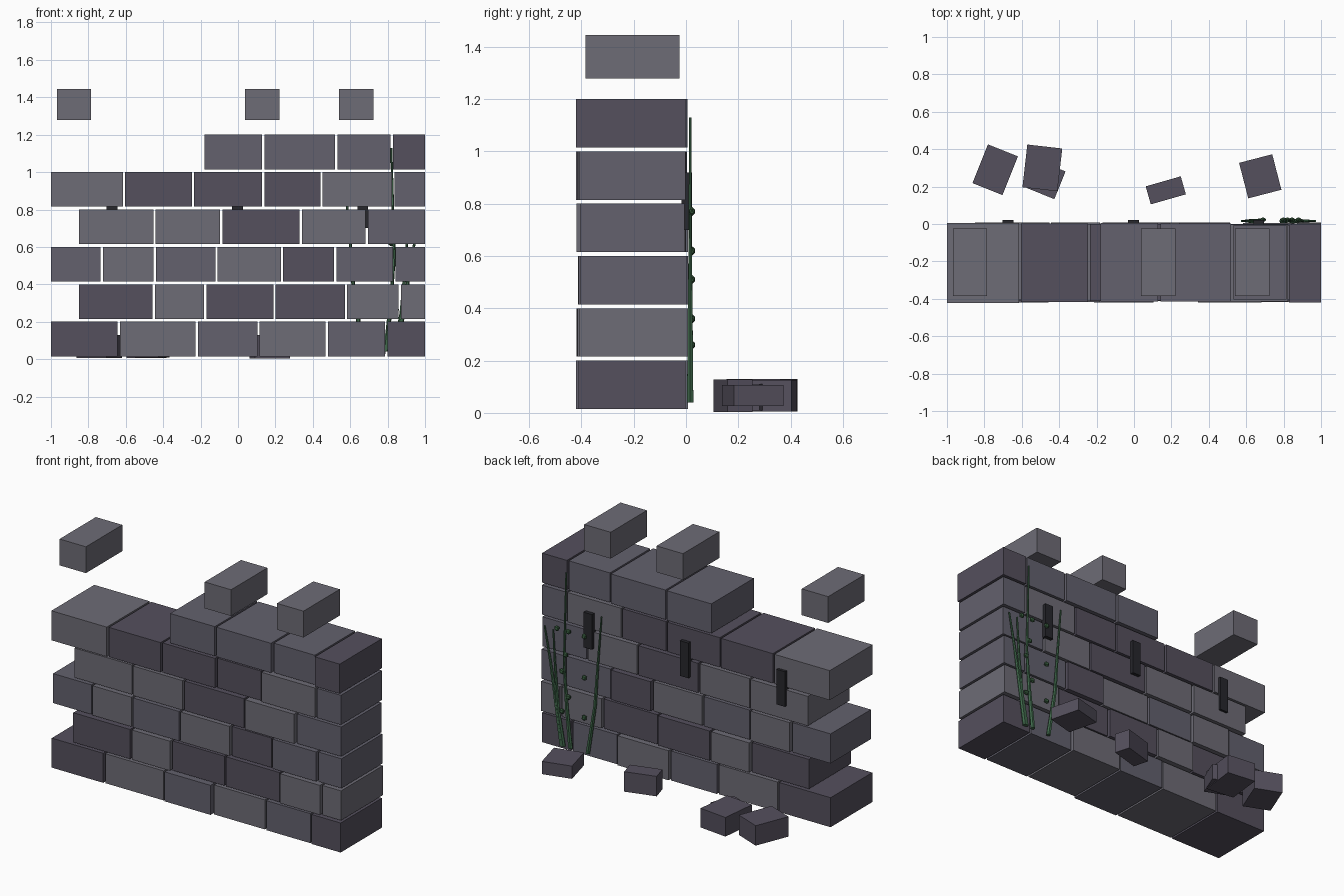
import bpy, bmesh, math, random
from mathutils import Matrix, Vector

if "Cube" in bpy.data.objects:
    bpy.data.objects.remove(bpy.data.objects["Cube"])

random.seed(4)


def material(name, rgb):
    m = bpy.data.materials.new(name)
    m.diffuse_color = (*rgb, 1)
    m.use_nodes = True
    m.node_tree.nodes["Principled BSDF"].inputs["Base Color"].default_value = m.diffuse_color
    return m


STONE = {"L": material("light_stone", (0.155, 0.15, 0.18)),
         "M": material("mid_stone", (0.125, 0.12, 0.155)),
         "D": material("dark_stone", (0.09, 0.08, 0.11))}
SLIT = material("slit_dark", (0.02, 0.02, 0.025))
VINE = material("vine_green", (0.05, 0.14, 0.07))
LEAF = material("leaf_green", (0.04, 0.11, 0.05))


def finish(bm, name, mat):
    me = bpy.data.meshes.new(name)
    bm.to_mesh(me)
    bm.free()
    me.materials.append(mat)
    ob = bpy.data.objects.new(name, me)
    bpy.context.collection.objects.link(ob)
    return ob


def box(name, centre, size, mat, turn=0):
    bm = bmesh.new()
    bmesh.ops.create_cube(bm, size=1, matrix=Matrix.Diagonal((*size, 1)))
    ob = finish(bm, name, mat)
    ob.location = centre
    ob.rotation_euler.z = math.radians(turn)
    return ob


# Wall courses: joint positions along x and the shade of each block
courses = [
    ([-1, -0.637, -0.22, 0.11, 0.475, 0.793, 1], "DLMLMD"),
    ([-0.85, -0.45, -0.175, 0.195, 0.578, 0.865, 1], "DLDDLL"),
    ([-1, -0.728, -0.445, -0.115, 0.235, 0.52, 0.835, 1], "MLMLDMM"),
    ([-0.85, -0.447, -0.09, 0.335, 0.688, 1], "LLDLM"),
    ([-1, -0.61, -0.24, 0.135, 0.447, 0.83, 1], "LDDDLM"),
    ([-0.18, 0.135, 0.525, 0.822, 1], "MMMD"),
]
GAP = 0.006
for row, (joints, shades) in enumerate(courses):
    for i, shade in enumerate(shades):
        a = joints[i] + (GAP if i else 0)
        b = joints[i + 1] - (GAP if i < len(shades) - 1 else 0)
        front = -0.41 + random.uniform(-0.012, 0.008)
        back = random.uniform(-0.006, 0.01)
        box(f"wall_block_{row}_{i}", ((a + b) / 2, (front + back) / 2, 0.1075 + 0.2 * row),
            (b - a, back - front, 0.185), STONE[shade])

# Merlons floating over the wall
for i, x in enumerate((-0.877, 0.13, 0.632)):
    box(f"merlon_{i}", (x, -0.205, 1.362), (0.183, 0.36, 0.165), STONE["L"])

# Arrow slits on the back
for i, x in enumerate((-0.673, -0.003, 0.667)):
    box(f"arrow_slit_{i}", (x, 0.002, 0.81), (0.058, 0.04, 0.22), SLIT)

# Fallen blocks behind the wall: x, y, width, depth, bottom, top, turn
rubble = [(-0.742, 0.29, 0.173, 0.223, 0.005, 0.13, -21.8),
          (-0.49, 0.30, 0.188, 0.23, 0.005, 0.125, -6.5),
          (-0.47, 0.237, 0.16, 0.16, 0.01, 0.11, -22),
          (0.17, 0.18, 0.195, 0.10, 0.003, 0.128, 16),
          (0.675, 0.255, 0.183, 0.196, 0.027, 0.107, 14.5)]
for i, (x, y, w, d, z0, z1, turn) in enumerate(rubble):
    box(f"fallen_block_{i}", (x, y, (z0 + z1) / 2), (w, d, z1 - z0), STONE["D"], turn)

# Climbing vine stems: tapering six-sided tubes through a few points
stems = [[(0.79, 0.04), (0.815, 0.28), (0.835, 0.55), (0.82, 1.13)],
         [(0.85, 0.04), (0.895, 0.33), (0.93, 0.55), (0.97, 0.76)],
         [(0.84, 0.04), (0.875, 0.25), (0.895, 0.5), (0.91, 0.75)],
         [(0.67, 0.04), (0.62, 0.35), (0.60, 0.62), (0.575, 0.92)]]
for s, path in enumerate(stems):
    bm = bmesh.new()
    rings = []
    for k, (x, z) in enumerate(path):
        r = 0.014 - 0.003 * k
        rings.append([bm.verts.new((x + r * math.cos(t), 0.016 + r * math.sin(t), z))
                      for t in (j * math.tau / 6 for j in range(6))])
    for lo, hi in zip(rings, rings[1:]):
        for j in range(6):
            bm.faces.new((lo[j], lo[(j + 1) % 6], hi[(j + 1) % 6], hi[j]))
    bm.faces.new(rings[0][::-1])
    bm.faces.new(rings[-1])
    finish(bm, f"vine_stem_{s}", VINE)

# Leaf buds
buds = [(0.69, 0.26), (0.69, 0.51), (0.69, 0.77), (0.845, 0.26), (0.845, 0.51),
        (0.88, 0.77), (0.80, 0.77), (0.80, 0.36), (0.82, 0.62)]
for i, (x, z) in enumerate(buds):
    bm = bmesh.new()
    bmesh.ops.create_icosphere(bm, subdivisions=1, radius=0.018,
                               matrix=Matrix.Diagonal((1, 0.7, 1, 1)))
    finish(bm, f"leaf_{i}", LEAF).location = Vector((x, 0.023, z))
